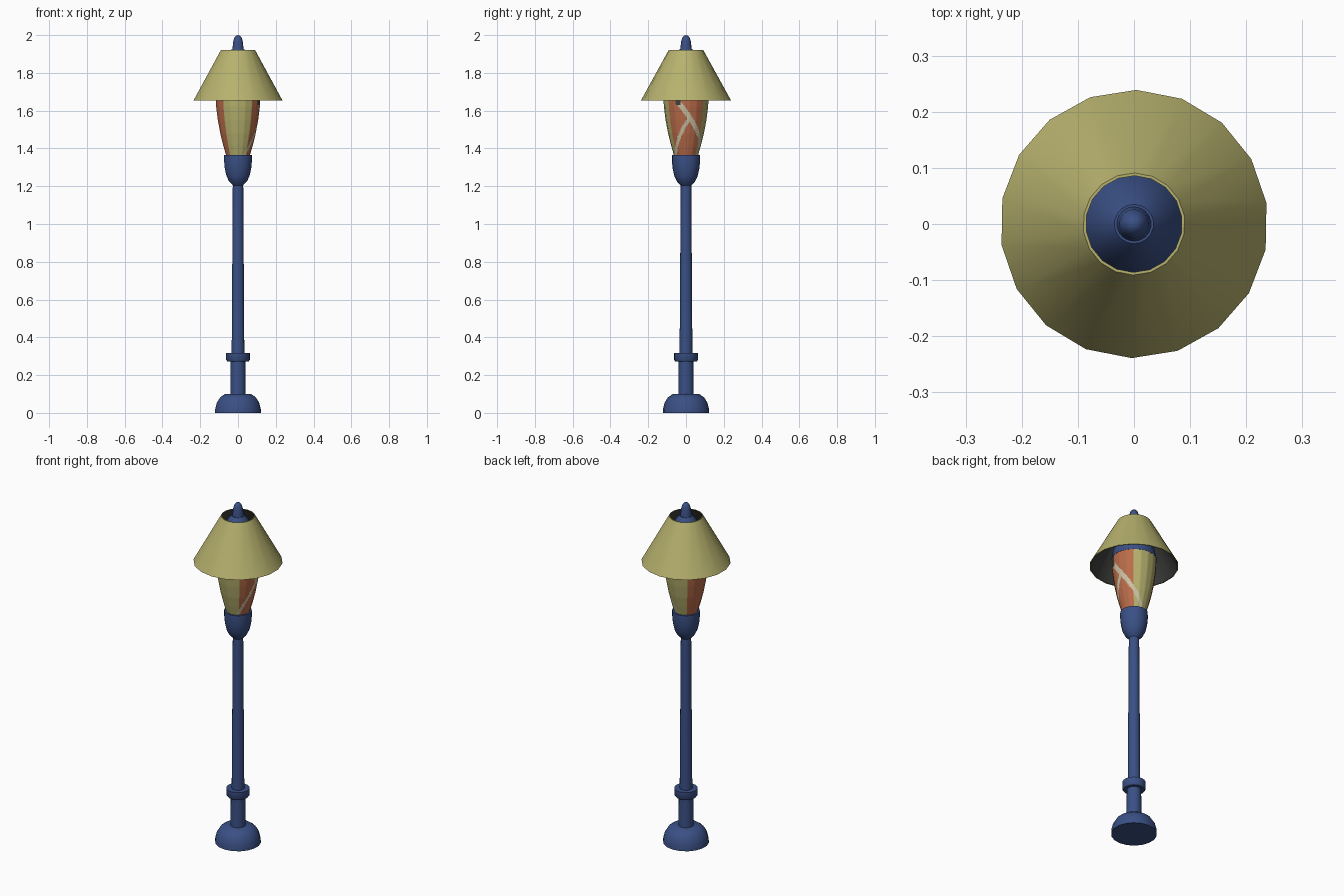
import bpy, bmesh, math

if "Cube" in bpy.data.objects:
    bpy.data.objects.remove(bpy.data.objects["Cube"])


def material(name, rgb):
    m = bpy.data.materials.new(name)
    m.diffuse_color = (*rgb, 1)
    m.use_nodes = True
    m.node_tree.nodes["Principled BSDF"].inputs["Base Color"].default_value = m.diffuse_color
    return m


BLUE = material("navy blue", (0.042, 0.080, 0.235))
OLIVE = material("pale olive", (0.47, 0.44, 0.155))
ORANGE = material("terracotta", (0.49, 0.15, 0.068))
CREAM = material("cream", (0.60, 0.54, 0.37))
GREY = material("dark grey", (0.05, 0.05, 0.048))


def lathe(name, profile, mats, sides=18, turn=9, sub=1, rule=None, closed=False):
    """Revolve (radius, z) points; sub splits each flat side so a rule can colour it."""
    bm = bmesh.new()
    n = sides * sub
    rings = []
    for r, z in profile:
        if r == 0:
            rings.append([bm.verts.new((0, 0, z))] * n)
            continue
        ring = []
        for i in range(n):
            a = math.radians(turn + 360 / sides * (i // sub))
            b = a + math.tau / sides
            t = (i % sub) / sub
            ring.append(bm.verts.new((r * (math.cos(a) * (1 - t) + math.cos(b) * t),
                                      r * (math.sin(a) * (1 - t) + math.sin(b) * t), z)))
        rings.append(ring)
    pairs = list(zip(rings, rings[1:]))
    if closed:
        pairs.append((rings[-1], rings[0]))
    for k, (lo, hi) in enumerate(pairs):
        for i in range(n):
            j = (i + 1) % n
            f = bm.faces.new(list(dict.fromkeys((lo[i], lo[j], hi[j], hi[i]))))
            if rule:
                f.material_index = rule(f.calc_center_median(), k)
    bmesh.ops.recalc_face_normals(bm, faces=bm.faces)
    me = bpy.data.meshes.new(name)
    bm.to_mesh(me)
    bm.free()
    for m in mats:
        me.materials.append(m)
    ob = bpy.data.objects.new(name, me)
    bpy.context.collection.objects.link(ob)
    bpy.context.view_layer.objects.active = ob
    ob.select_set(True)
    bpy.ops.object.shade_smooth_by_angle(angle=math.radians(40))
    ob.select_set(False)
    return ob


# Post: domed foot, lower column, collar, tapered pole, cup
lathe("foot", [(0, 0), (0.123, 0), (0.122, 0.02), (0.113, 0.055), (0.096, 0.082),
               (0.07, 0.10), (0, 0.10)], [BLUE])
lathe("lower_column", [(0, 0.09), (0.04, 0.09), (0.039, 0.28), (0, 0.28)], [BLUE])
lathe("collar", [(0, 0.272), (0.057, 0.272), (0.063, 0.28), (0.063, 0.318), (0, 0.318)], [BLUE])
lathe("pole", [(0, 0.31), (0.034, 0.31), (0.028, 1.215), (0, 1.215)], [BLUE])
lathe("cup", [(0, 1.205), (0.028, 1.205), (0.048, 1.225), (0.062, 1.255), (0.071, 1.295),
              (0.075, 1.34), (0.074, 1.365), (0, 1.365)], [BLUE])


# Lantern glass: olive front and back, terracotta sides, painted cream branches on the right
def glass_colour(c, k):
    t = math.degrees(math.atan2(c.y, c.x))
    z = c.z
    if z > 1.628 and -27 < t < -14:
        return 3
    main = 1.635 - (t + 18) * 0.00255
    branch = 1.555 + (t - 8) * 0.003
    if -22 < t < 88 and abs(z - main) < 0.022:
        return 2
    if -62 < t < 12 and abs(z - branch) < 0.02:
        return 2
    return 1 if abs(c.x) > abs(c.y) * 0.84 else 0


keys = [(1.36, 0.063), (1.42, 0.080), (1.48, 0.095), (1.55, 0.108), (1.62, 0.117), (1.69, 0.121)]
glass = []
for (z0, r0), (z1, r1) in zip(keys, keys[1:]):
    glass += [(r0 + (r1 - r0) * i / 8, z0 + (z1 - z0) * i / 8) for i in range(8)]
glass.append((0.121, 1.69))
lathe("lantern_glass", glass, [OLIVE, ORANGE, CREAM, GREY], sub=6, rule=glass_colour)

# Steep cap above the glass, ending in the finial
lathe("cap", [(0, 1.69), (0.122, 1.69), (0.112, 1.74), (0.085, 1.83), (0.055, 1.90),
              (0.035, 1.925), (0, 1.925)], [BLUE])
lathe("finial", [(0, 1.91), (0.033, 1.91), (0.029, 1.935), (0.026, 1.965), (0.019, 1.988),
                 (0.009, 1.998), (0, 2.0)], [BLUE])

# Open conical shade with a dark lining
lathe("shade", [(0.239, 1.653), (0.091, 1.922), (0.086, 1.922), (0.233, 1.653)],
      [OLIVE, GREY], rule=lambda c, k: 1 if k == 2 else 0, closed=True)
